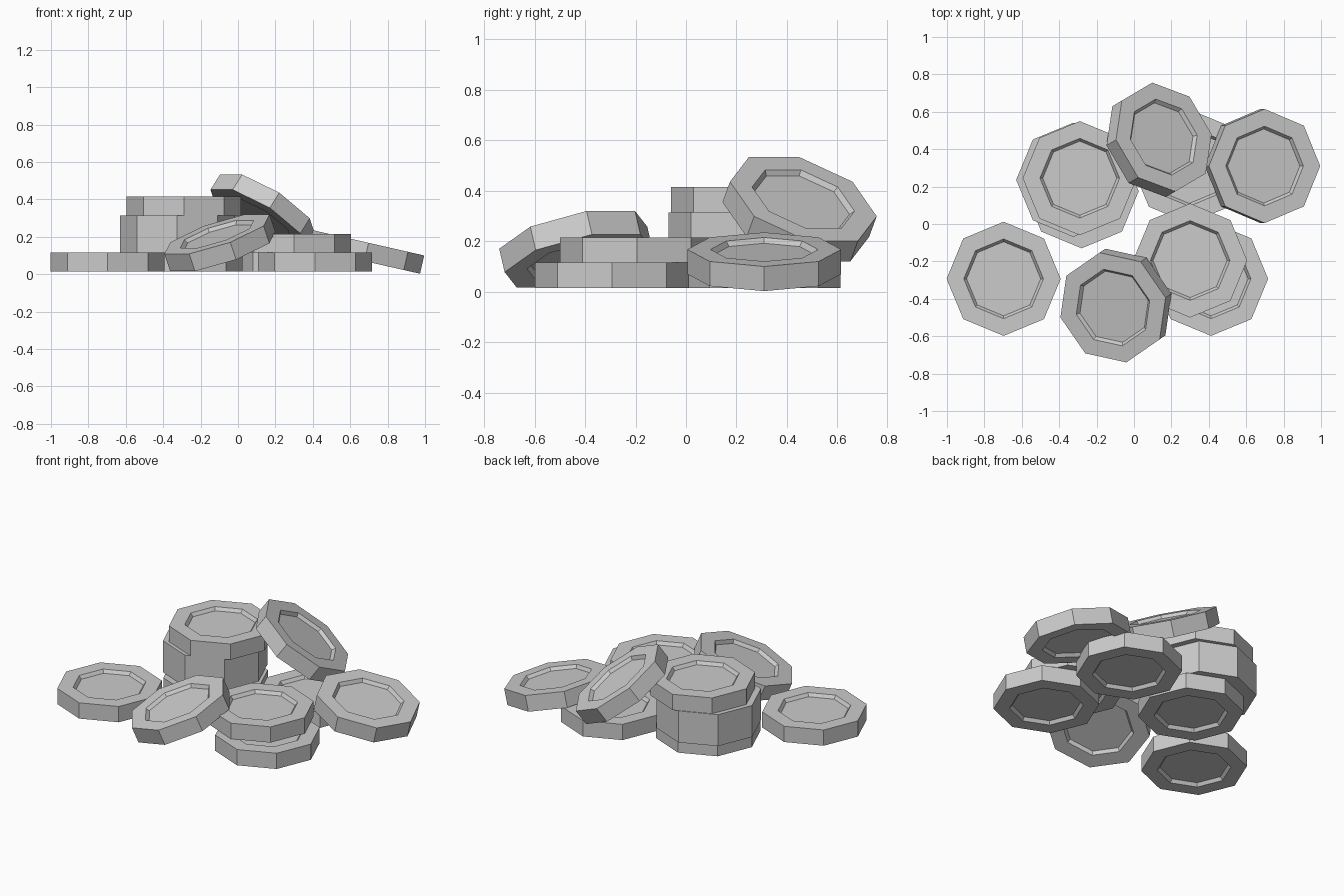
import bpy, bmesh
from math import sin, cos, pi, radians
from mathutils import Matrix

if "Cube" in bpy.data.objects:
    bpy.data.objects.remove(bpy.data.objects["Cube"])

SIDES = 8
R, RIM, FLOOR, DEPTH = 0.305, 0.213, 0.198, 0.02


def coin(name, loc, azimuth=0, tilt=0, spin=0, height=0.1):
    """Octagonal coin with a recessed panel on both faces; tilt leans it toward azimuth."""
    h = height / 2
    profile = [(FLOOR, -h + DEPTH), (RIM, -h), (R, -h),
               (R, h), (RIM, h), (FLOOR, h - DEPTH)]
    bm = bmesh.new()
    rings = [[bm.verts.new((r * cos(2 * pi * i / SIDES), r * sin(2 * pi * i / SIDES), z))
              for i in range(SIDES)] for r, z in profile]
    for a, b in zip(rings, rings[1:]):
        for i in range(SIDES):
            j = (i + 1) % SIDES
            bm.faces.new((a[i], a[j], b[j], b[i]))
    bm.faces.new(rings[0][::-1])
    bm.faces.new(rings[-1])
    bmesh.ops.recalc_face_normals(bm, faces=bm.faces)
    mesh = bpy.data.meshes.new(name)
    bm.to_mesh(mesh)
    bm.free()
    obj = bpy.data.objects.new(name, mesh)
    bpy.context.collection.objects.link(obj)
    obj.matrix_world = (Matrix.Translation(loc)
                        @ Matrix.Rotation(radians(azimuth), 4, 'Z')
                        @ Matrix.Rotation(radians(tilt), 4, 'Y')
                        @ Matrix.Rotation(radians(spin), 4, 'Z'))
    return obj


# Lone coin on the left
coin("left_coin", (-0.697, -0.293, 0.065))

# Tall stack
coin("tall_stack_bottom", (-0.28, 0.175, 0.065))
for i, z in enumerate((0.165, 0.265)):
    coin(f"tall_stack_middle_{i + 1}", (-0.325, 0.236, z))
coin("tall_stack_top", (-0.29, 0.245, 0.365))

# Short stack at the front right
coin("short_stack_bottom", (0.412, -0.293, 0.065))
coin("short_stack_top", (0.30, -0.195, 0.165))

# Flat coin at the back, under the leaning ones
coin("back_flat_coin", (0.295, 0.308, 0.065))

# Leaning coins
coin("right_leaning_coin", (0.687, 0.31, 0.119), 0, 12.8, 0)
coin("front_leaning_coin", (-0.097, -0.436, 0.168), 214.7, 22, 22.5)
coin("back_leaning_coin", (0.134, 0.45, 0.327), 30.5, 36, 22.5)
